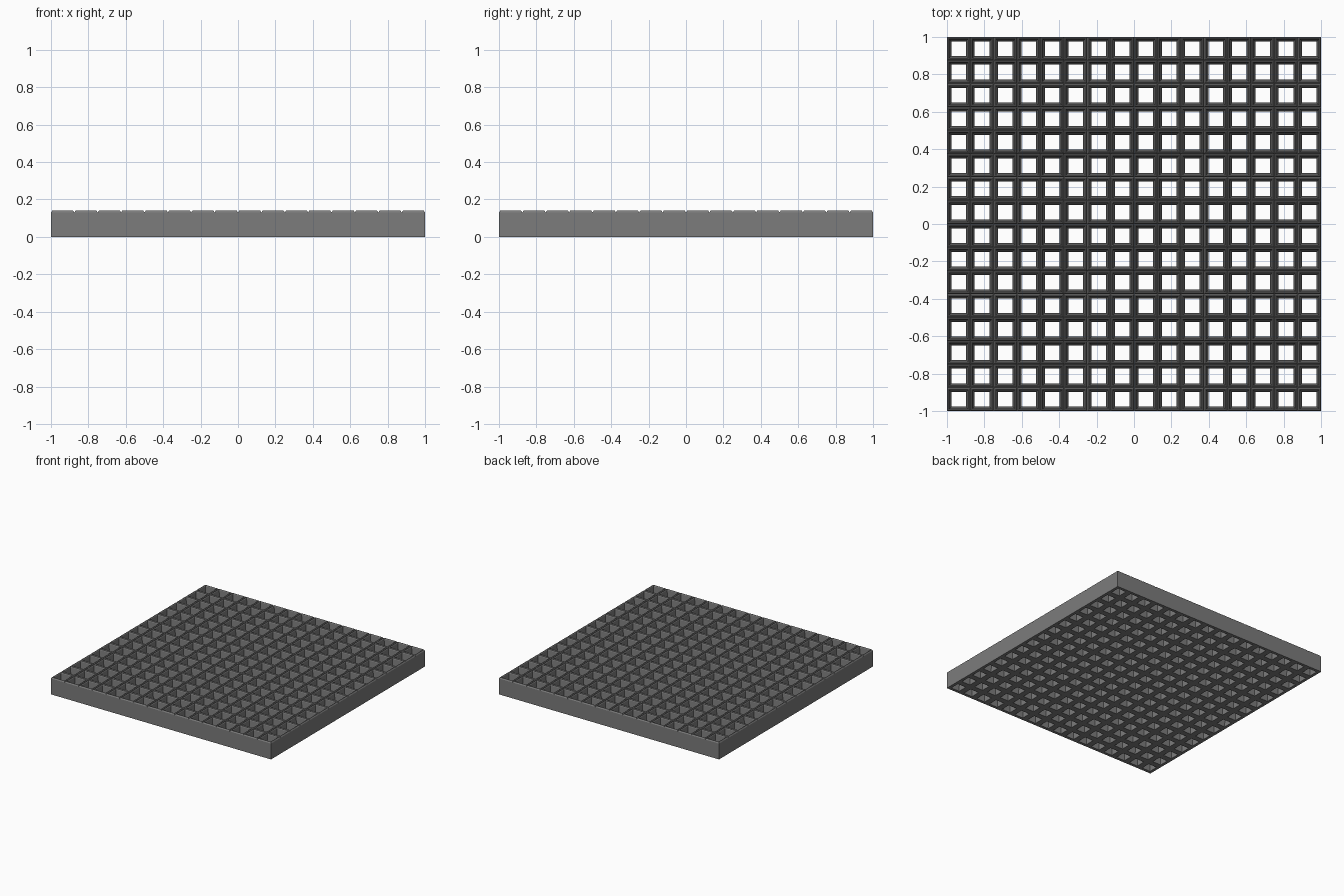
import bpy, bmesh

if "Cube" in bpy.data.objects:
    bpy.data.objects.remove(bpy.data.objects["Cube"])

N = 16                 # cells per side
P = 2.0 / N            # cell pitch
H = 0.14               # panel height
GROOVE = 0.13          # height of the seam between cells

grey = bpy.data.materials.new("mid grey")
grey.diffuse_color = (0.2, 0.2, 0.2, 1)
grey.use_nodes = True
grey.node_tree.nodes["Principled BSDF"].inputs["Base Color"].default_value = grey.diffuse_color

# cell section, from the underside edge through the hole to the top seam: (half width, z)
section = [(P / 2, 0), (0.039, 0), (0.0495, H - 0.006), (0.0535, H), (0.0565, H), (P / 2, GROOVE)]


def finish(bm, name):
    mesh = bpy.data.meshes.new(name)
    bm.to_mesh(mesh)
    bm.free()
    mesh.materials.append(grey)
    ob = bpy.data.objects.new(name, mesh)
    bpy.context.collection.objects.link(ob)
    return ob


def ring(bm, r, z, cx, cy):
    return [bm.verts.new((cx + sx * r, cy + sy * r, z))
            for sx, sy in ((-1, -1), (1, -1), (1, 1), (-1, 1))]


# one open tapered cell, repeated in both directions
bm = bmesh.new()
c = -1 + P / 2
rings = [ring(bm, r, z, c, c) for r, z in section]
for a, b in zip(rings, rings[1:]):
    for i in range(4):
        j = (i + 1) % 4
        bm.faces.new((a[j], a[i], b[i], b[j]))
bm.normal_update()
if sum(f.normal.z for f in bm.faces if f.calc_center_median().z < 0.001) > 0:
    bmesh.ops.reverse_faces(bm, faces=bm.faces[:])
grid = finish(bm, "grate_cells")
for axis in range(2):
    arr = grid.modifiers.new("repeat", 'ARRAY')
    arr.count = N
    arr.use_relative_offset = False
    arr.use_constant_offset = True
    arr.constant_offset_displace = [P if k == axis else 0 for k in range(3)]
    arr.use_merge_vertices = True
    arr.merge_threshold = 0.0005

# outer side walls
bm = bmesh.new()
low, high = ring(bm, 1, 0, 0, 0), ring(bm, 1, GROOVE, 0, 0)
for i in range(4):
    j = (i + 1) % 4
    bm.faces.new((low[i], low[j], high[j], high[i]))
finish(bm, "outer_walls")
